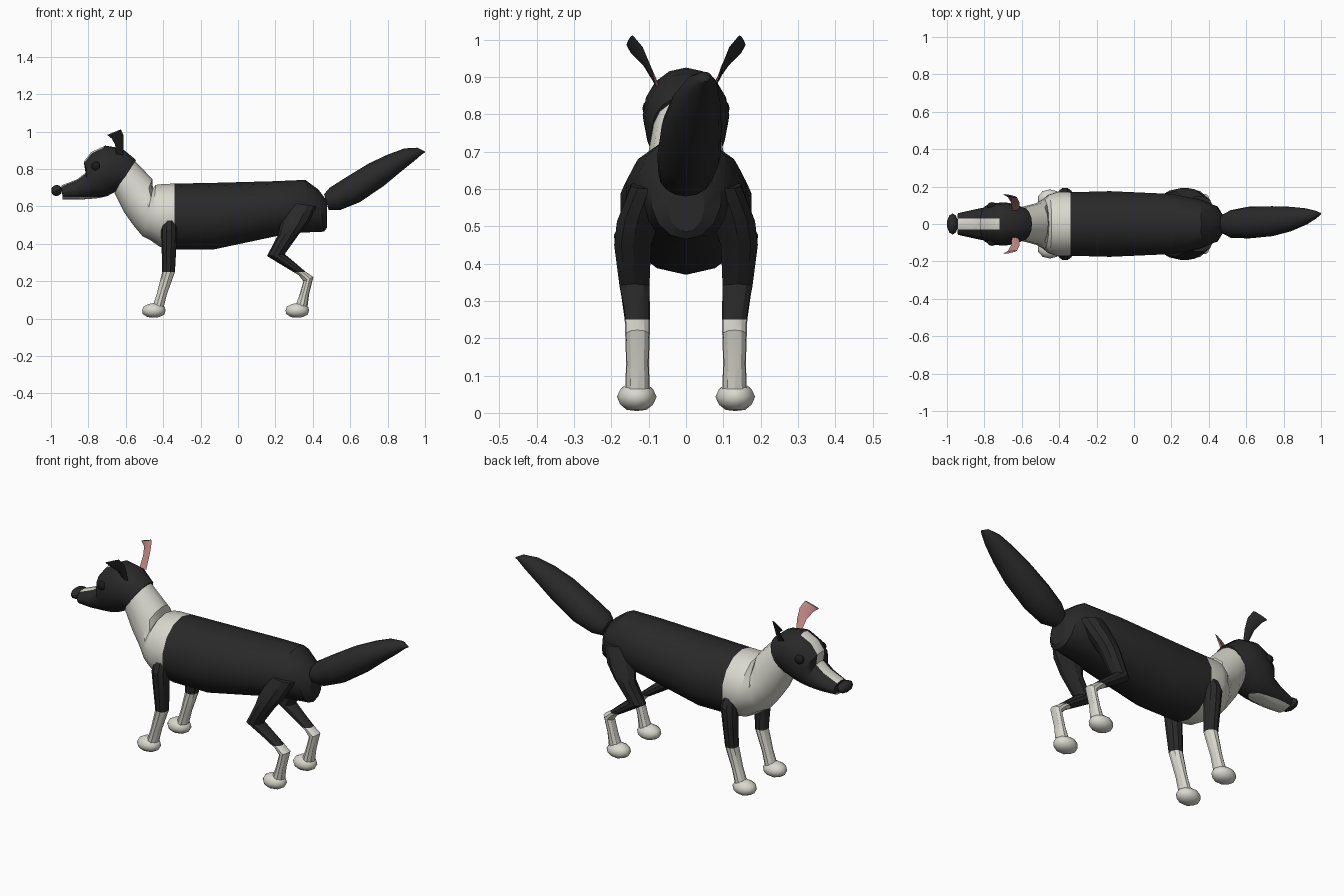
import bpy, bmesh, math
from mathutils import Vector

if "Cube" in bpy.data.objects:
    bpy.data.objects.remove(bpy.data.objects["Cube"])


def material(name, rgb):
    m = bpy.data.materials.new(name)
    m.diffuse_color = (*rgb, 1)
    m.use_nodes = True
    m.node_tree.nodes["Principled BSDF"].inputs["Base Color"].default_value = m.diffuse_color
    return m


BLACK = material("black_fur", (0.022, 0.022, 0.022))
WHITE = material("white_fur", (0.70, 0.69, 0.62))
PINK = material("pink_skin", (0.55, 0.26, 0.24))
EYE = material("eye_black", (0.012, 0.012, 0.013))


def finish(bm, name, mats, rule=None, cuts=(), angle=30):
    """Cut colour borders, colour the faces by a rule and link the object."""
    for co, no in cuts:
        bmesh.ops.bisect_plane(bm, geom=bm.verts[:] + bm.edges[:] + bm.faces[:],
                               dist=1e-5, plane_co=co, plane_no=no)
    bmesh.ops.recalc_face_normals(bm, faces=bm.faces[:])
    bm.normal_update()
    if rule:
        for f in bm.faces:
            f.material_index = int(rule(f.calc_center_median(), f.normal))
    me = bpy.data.meshes.new(name)
    bm.to_mesh(me)
    bm.free()
    for m in mats:
        me.materials.append(m)
    ob = bpy.data.objects.new(name, me)
    bpy.context.collection.objects.link(ob)
    bpy.ops.object.select_all(action='DESELECT')
    ob.select_set(True)
    bpy.context.view_layer.objects.active = ob
    bpy.ops.object.shade_smooth_by_angle(angle=math.radians(angle))
    return ob


def loft(sections, sides=12):
    """Skin ellipses; each section is (first edge point, second edge point, half width)."""
    bm = bmesh.new()
    rings = []
    for p, q, w in sections:
        p, q = Vector(p), Vector(q)
        c, a = (p + q) / 2, (p - q) / 2
        rings.append([bm.verts.new(c + a * math.cos(t) + Vector((0, w * math.sin(t), 0)))
                      for t in (2 * math.pi * i / sides for i in range(sides))])
    for r, s in zip(rings, rings[1:]):
        for i in range(sides):
            j = (i + 1) % sides
            bm.faces.new((r[i], r[j], s[j], s[i]))
    bm.faces.new(rings[0])
    bm.faces.new(rings[-1])
    return bm


def profile(rows, side=1):
    """Rows of (x1, z1, x2, z2, half width, y) as loft sections."""
    return [((a, side * y, b), (c, side * y, d), w) for a, b, c, d, w, y in rows]


def ellipsoid(name, loc, size, mat, detail=2):
    bm = bmesh.new()
    bmesh.ops.create_icosphere(bm, subdivisions=detail, radius=1)
    for v in bm.verts:
        v.co = Vector([l + s * k for l, s, k in zip(loc, size, v.co)])
        v.co.z = max(v.co.z, 0.005)
    return finish(bm, name, [mat])


# Neck and torso, white in front of the shoulder line
torso = [(-.56, .85, -.66, .672, .088, 0), (-.50, .79, -.61, .57, .102, 0),
         (-.458, .745, -.56, .50, .115, 0), (-.455, .695, -.51, .44, .135, 0),
         (-.44, .715, -.47, .42, .16, 0), (-.40, .72, -.42, .385, .176, 0),
         (-.34, .722, -.34, .37, .174, 0), (-.13, .726, -.13, .37, .18, 0),
         (.20, .735, .20, .44, .165, 0), (.36, .742, .34, .46, .135, 0),
         (.43, .69, .46, .465, .095, 0), (.475, .63, .475, .485, .05, 0)]
finish(loft(profile(torso), 14), "torso", [BLACK, WHITE], lambda c, n: c.x < -.34,
       [((-.34, 0, 0), (1, 0, 0))])

# Head with white blaze and chin
head = [(-.945, .712, -.937, .638, .058, 0), (-.86, .745, -.86, .636, .076, 0),
        (-.815, .78, -.79, .64, .088, 0), (-.825, .838, -.74, .645, .102, 0),
        (-.785, .89, -.70, .655, .112, 0), (-.71, .925, -.675, .668, .116, 0),
        (-.62, .91, -.66, .676, .108, 0), (-.545, .848, -.65, .685, .09, 0)]


def head_white(c, n):
    blaze = abs(c.y) < .03 and c.x < -.72 and n.z - n.x > .2 and c.z > .70
    return blaze or c.z < .651


finish(loft(profile(head), 16), "head", [BLACK, WHITE], head_white,
       [((0, .03, 0), (0, 1, 0)), ((0, -.03, 0), (0, 1, 0)),
        ((-.72, 0, 0), (1, 0, 0)), ((0, 0, .651), (0, 0, 1))])
ellipsoid("nose", (-.97, 0, .685), (.03, .056, .03), BLACK)

# Bushy tail, bending a little to one side
tail = [(.46, .665, .485, .58, .05, 0), (.49, .70, .545, .58, .074, 0),
        (.58, .757, .65, .622, .085, .008), (.70, .83, .78, .71, .08, .015),
        (.80, .877, .87, .785, .066, .026), (.89, .91, .945, .845, .044, .04),
        (.96, .914, .985, .88, .02, .05), (.998, .894, 1, .888, .004, .055)]
finish(loft(profile(tail), 16), "tail", [BLACK], angle=50)

# Legs, white below the cuff line
front_leg = [(-.40, .54, -.33, .54, .03, .135), (-.412, .47, -.325, .48, .045, .15),
             (-.408, .36, -.33, .38, .043, .14), (-.405, .25, -.337, .25, .036, .13),
             (-.432, .14, -.38, .13, .032, .13), (-.462, .05, -.40, .05, .035, .13)]
hind_leg = [(.28, .62, .42, .60, .05, .10), (.225, .50, .38, .52, .06, .128),
            (.215, .45, .325, .45, .052, .143), (.155, .335, .25, .345, .042, .138),
            (.245, .28, .31, .295, .036, .133), (.325, .232, .36, .252, .033, .13),
            (.35, .20, .403, .222, .032, .13), (.33, .13, .38, .13, .03, .13),
            (.30, .05, .37, .05, .034, .13)]
# Ear edges: front point, back point
ear = [((-.652, .074, .88), (-.615, .08, .875)), ((-.657, .113, .93), (-.611, .096, .93)),
       ((-.675, .147, .963), (-.612, .116, .98)), ((-.70, .158, .982), (-.626, .143, 1.012))]

for side, tag in ((-1, "right"), (1, "left")):
    for name, rows in (("front_leg", front_leg), ("hind_leg", hind_leg)):
        finish(loft(profile(rows, side), 10), f"{name}_{tag}", [BLACK, WHITE],
               lambda c, n: c.z < .25, [((0, 0, .25), (0, 0, 1))])
    for name, x in (("front_paw", -.45), ("hind_paw", .317)):
        ellipsoid(f"{name}_{tag}", (x, side * .132, .043), (.066, .053, .041), WHITE)
    ellipsoid(f"eye_{tag}", (-.76, side * .097, .815), (.025, .02, .025), EYE)
    # Thin ear, pink on the inside
    sections = [((a, side * b, c), (d, side * e, f), .005) for (a, b, c), (d, e, f) in ear]
    finish(loft(sections, 8), f"ear_{tag}", [BLACK, PINK],
           lambda c, n, s=side: n.y * s < 0)
